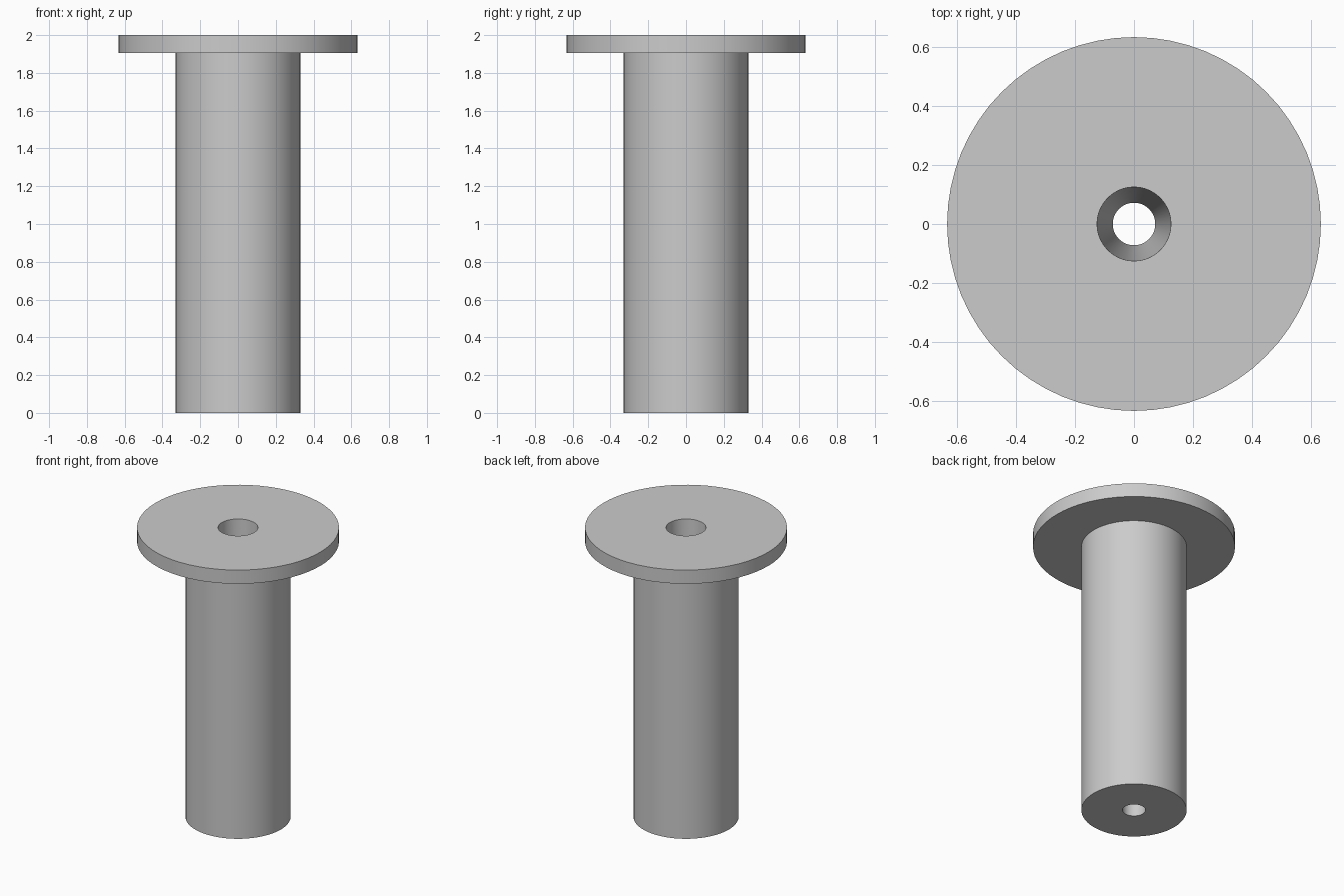
import bpy
import bmesh
import math

SEGMENTS = 64

cube = bpy.data.objects.get("Cube")
if cube:
    bpy.data.objects.remove(cube, do_unlink=True)

# Plain grey material
grey = bpy.data.materials.new("light_grey")
grey.use_nodes = True
colour = (0.6, 0.6, 0.6, 1.0)
grey.diffuse_color = colour
grey.node_tree.nodes["Principled BSDF"].inputs["Base Color"].default_value = colour


def lathe(name, profile, material):
    """Revolve a closed (radius, height) profile around z."""
    bm = bmesh.new()
    rings = []
    for radius, height in profile:
        ring = []
        for i in range(SEGMENTS):
            a = 2 * math.pi * i / SEGMENTS
            ring.append(bm.verts.new((radius * math.cos(a), radius * math.sin(a), height)))
        rings.append(ring)
    for k, low in enumerate(rings):
        high = rings[(k + 1) % len(rings)]
        for i in range(SEGMENTS):
            j = (i + 1) % SEGMENTS
            bm.faces.new((low[i], low[j], high[j], high[i]))
    bmesh.ops.recalc_face_normals(bm, faces=bm.faces)
    mesh = bpy.data.meshes.new(name)
    bm.to_mesh(mesh)
    bm.free()
    mesh.materials.append(material)
    obj = bpy.data.objects.new(name, mesh)
    bpy.context.collection.objects.link(obj)
    bpy.ops.object.select_all(action="DESELECT")
    obj.select_set(True)
    bpy.context.view_layer.objects.active = obj
    bpy.ops.object.shade_smooth_by_angle(angle=math.radians(30))
    return obj


# Shaft and wide flange in one piece, with a tapered through hole
lathe("flanged_sleeve", [
    (0.072, 0.0),     # hole, bottom rim
    (0.33, 0.0),      # shaft foot
    (0.33, 1.905),    # shaft meets flange
    (0.633, 1.905),   # flange underside
    (0.633, 2.0),     # flange top
    (0.125, 2.0),     # hole, top rim
], grey)
